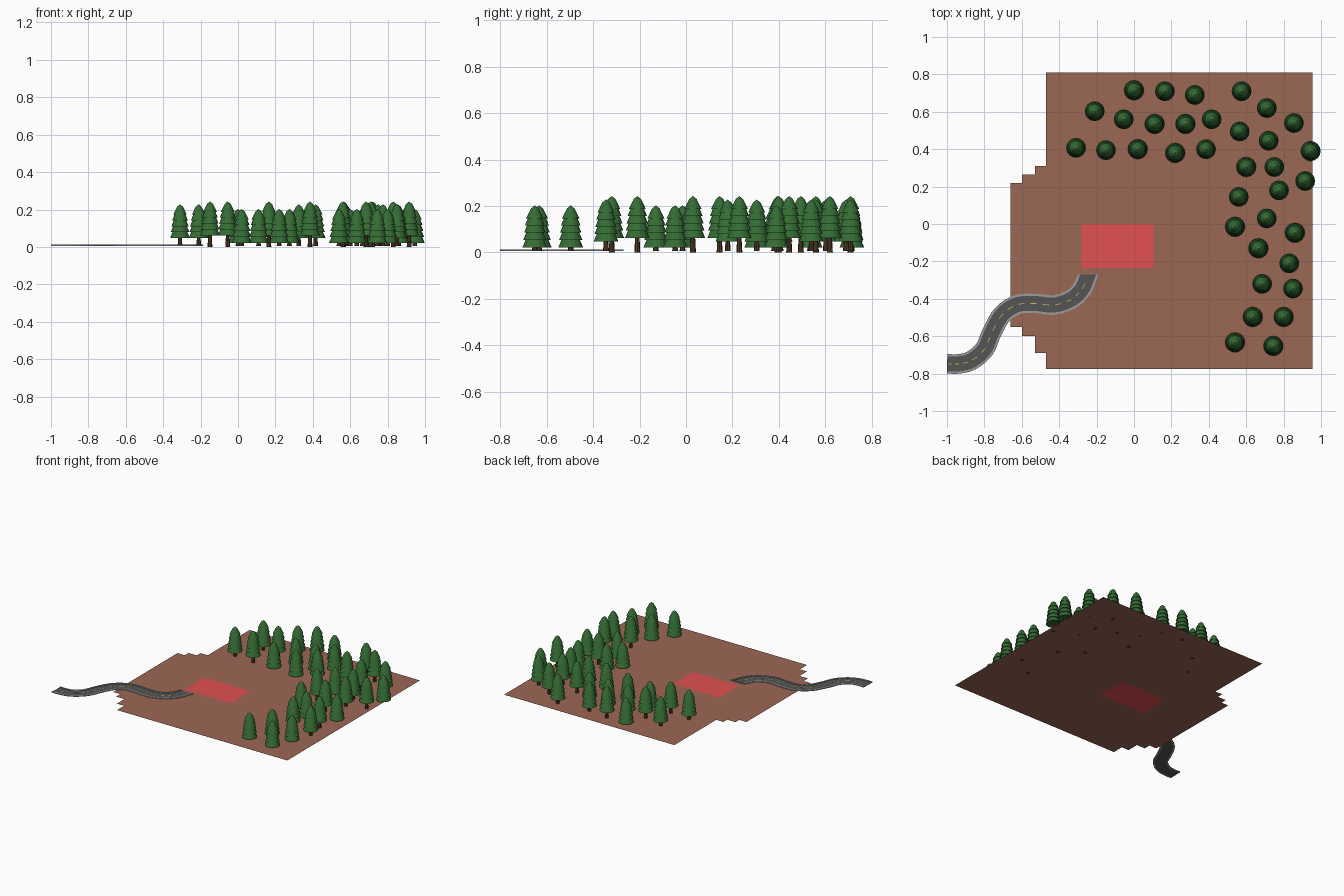
import bpy, bmesh, math
from mathutils import Vector

if "Cube" in bpy.data.objects:
    bpy.data.objects.remove(bpy.data.objects["Cube"])


def material(name, rgb):
    m = bpy.data.materials.new(name)
    m.diffuse_color = (*rgb, 1)
    m.use_nodes = True
    m.node_tree.nodes["Principled BSDF"].inputs["Base Color"].default_value = m.diffuse_color
    return m


SOIL = material("soil", (0.33, 0.135, 0.09))
RED = material("red_plot", (0.76, 0.08, 0.08))
LEAF = material("leaf", (0.035, 0.15, 0.035))
BARK = material("bark", (0.09, 0.045, 0.02))
TAR = material("asphalt", (0.09, 0.09, 0.09))
KERB = material("kerb_grey", (0.33, 0.33, 0.33))
PAINT = material("yellow_paint", (0.65, 0.48, 0.08))


def to_mesh(bm, name, mats):
    bmesh.ops.recalc_face_normals(bm, faces=bm.faces)
    me = bpy.data.meshes.new(name)
    bm.to_mesh(me)
    bm.free()
    for m in mats:
        me.materials.append(m)
    return me


def add(name, me, loc=(0, 0, 0)):
    ob = bpy.data.objects.new(name, me)
    ob.location = loc
    bpy.context.collection.objects.link(ob)
    return ob


# flat ground with stepped left side, and a red plot filling a hole in it
GZ = 0.005


def rects(name, boxes, mat):
    bm = bmesh.new()
    for x0, y0, x1, y1 in boxes:
        bm.faces.new([bm.verts.new((x, y, GZ)) for x, y in
                      ((x0, y0), (x1, y0), (x1, y1), (x0, y1))])
    bmesh.ops.remove_doubles(bm, verts=bm.verts, dist=1e-5)
    add(name, to_mesh(bm, name, [mat]))


rects("ground", [(-0.66, -0.55, -0.6, 0.22), (-0.6, -0.6, -0.53, 0.265),
                 (-0.53, -0.69, -0.47, 0.31), (-0.47, -0.775, -0.28, 0.81),
                 (-0.28, -0.775, 0.105, -0.235), (-0.28, 0, 0.105, 0.81),
                 (0.105, -0.775, 0.955, 0.81)], SOIL)
rects("red_plot", [(-0.28, -0.235, 0.105, 0)], RED)

# road centre line, smoothed through a few points
KEYS = [Vector(p) for p in (
    (-1.06, -0.743), (-1, -0.747), (-0.94, -0.748), (-0.87, -0.73), (-0.8, -0.67),
    (-0.76, -0.58), (-0.705, -0.485), (-0.625, -0.432), (-0.53, -0.425),
    (-0.43, -0.433), (-0.34, -0.405), (-0.28, -0.35), (-0.245, -0.27),
    (-0.235, -0.235), (-0.22, -0.2))]
path = []
for i in range(1, len(KEYS) - 2):
    a, b, c, d = KEYS[i - 1:i + 3]
    for k in range(12):
        t = k / 12
        path.append(0.5 * (2 * b + (c - a) * t + (2 * a - 5 * b + 4 * c - d) * t * t
                           + (3 * b - a - 3 * c + d) * t ** 3))


def ribbon(name, off0, off1, z0, z1, mat, spans):
    """Thin boxes swept along the centre line between two side offsets."""
    bm = bmesh.new()
    for s, e in spans:
        rings = []
        for i in range(s, e + 1):
            tan = (path[min(i + 1, len(path) - 1)] - path[max(i - 1, 0)]).normalized()
            n = Vector((-tan.y, tan.x))
            ring = []
            for o, z in ((off0, z0), (off1, z0), (off1, z1), (off0, z1)):
                p = path[i] + n * o
                ring.append(bm.verts.new((max(p.x, -1), min(p.y, -0.27), z)))
            rings.append(ring)
        for r, q in zip(rings, rings[1:]):
            for k in range(4):
                bm.faces.new((r[k], r[k - 1], q[k - 1], q[k]))
        bm.faces.new(rings[0])
        bm.faces.new(rings[-1][::-1])
    add(name, to_mesh(bm, name, [mat]))


whole = [(0, len(path) - 1)]
ribbon("road", -0.04, 0.04, 0.006, 0.009, TAR, whole)
ribbon("left_kerb", 0.04, 0.052, 0.006, 0.012, KERB, whole)
ribbon("right_kerb", -0.052, -0.04, 0.006, 0.012, KERB, whole)
ribbon("centre_dashes", -0.002, 0.002, 0.009, 0.0098, PAINT,
       [(i, i + 4) for i in range(1, len(path) - 18, 8)])

# tree: tiered foliage lathed from a profile, plus a tapered trunk
PROFILE = [(0.016, -0.013), (0.037, -0.056), (0.029, -0.054), (0.042, -0.087),
           (0.033, -0.085), (0.046, -0.118), (0.036, -0.116), (0.050, -0.149),
           (0.039, -0.147), (0.053, -0.181), (0.010, -0.172)]
SIDES = 16


def tree_mesh(name, top, bottom):
    bm = bmesh.new()
    rings = [[bm.verts.new((r * math.cos(k * math.tau / SIDES),
                            r * math.sin(k * math.tau / SIDES), top + z))
              for k in range(SIDES)] for r, z in PROFILE]
    tip = bm.verts.new((0, 0, top))
    for k in range(SIDES):
        bm.faces.new((tip, rings[0][k - 1], rings[0][k]))
        for r, q in zip(rings, rings[1:]):
            bm.faces.new((r[k - 1], q[k - 1], q[k], r[k]))
    bm.faces.new(rings[-1])
    height = top - 0.17 - bottom
    trunk = bmesh.ops.create_cone(bm, cap_ends=True, segments=8, radius1=0.013,
                                  radius2=0.009, depth=height)["verts"]
    bmesh.ops.translate(bm, verts=trunk, vec=(0, 0, bottom + height / 2))
    for f in {f for v in trunk for f in v.link_faces}:
        f.material_index = 1
    return to_mesh(bm, name, [LEAF, BARK])


KINDS = {
    "tall_tree": (tree_mesh("tall_tree", 0.243, 0.0), [
        (0.165, 0.71), (0.71, 0.62), (-0.055, 0.56), (0.565, 0.495), (0.72, 0.445),
        (-0.15, 0.395), (0.385, 0.4), (0.915, 0.23), (0.56, 0.145), (0.71, 0.03),
        (0.83, -0.21), (0.685, -0.32)]),
    "medium_tree": (tree_mesh("medium_tree", 0.228, 0.005), [
        (0.325, 0.69), (0.575, 0.71), (0.855, 0.54), (-0.21, 0.603), (0.415, 0.56),
        (-0.31, 0.407), (0.75, 0.305), (0.775, 0.18), (0.85, -0.345)]),
    "short_tree": (tree_mesh("short_tree", 0.203, 0.006), [
        (0, 0.715), (0.11, 0.535), (0.275, 0.535), (0.945, 0.39), (0.02, 0.4),
        (0.22, 0.38), (0.6, 0.305), (0.54, -0.015), (0.86, -0.047), (0.665, -0.13),
        (0.635, -0.497), (0.8, -0.497), (0.54, -0.633), (0.745, -0.652)]),
}
for kind, (mesh, spots) in KINDS.items():
    for x, y in spots:
        add(kind, mesh, (x, y, 0))
